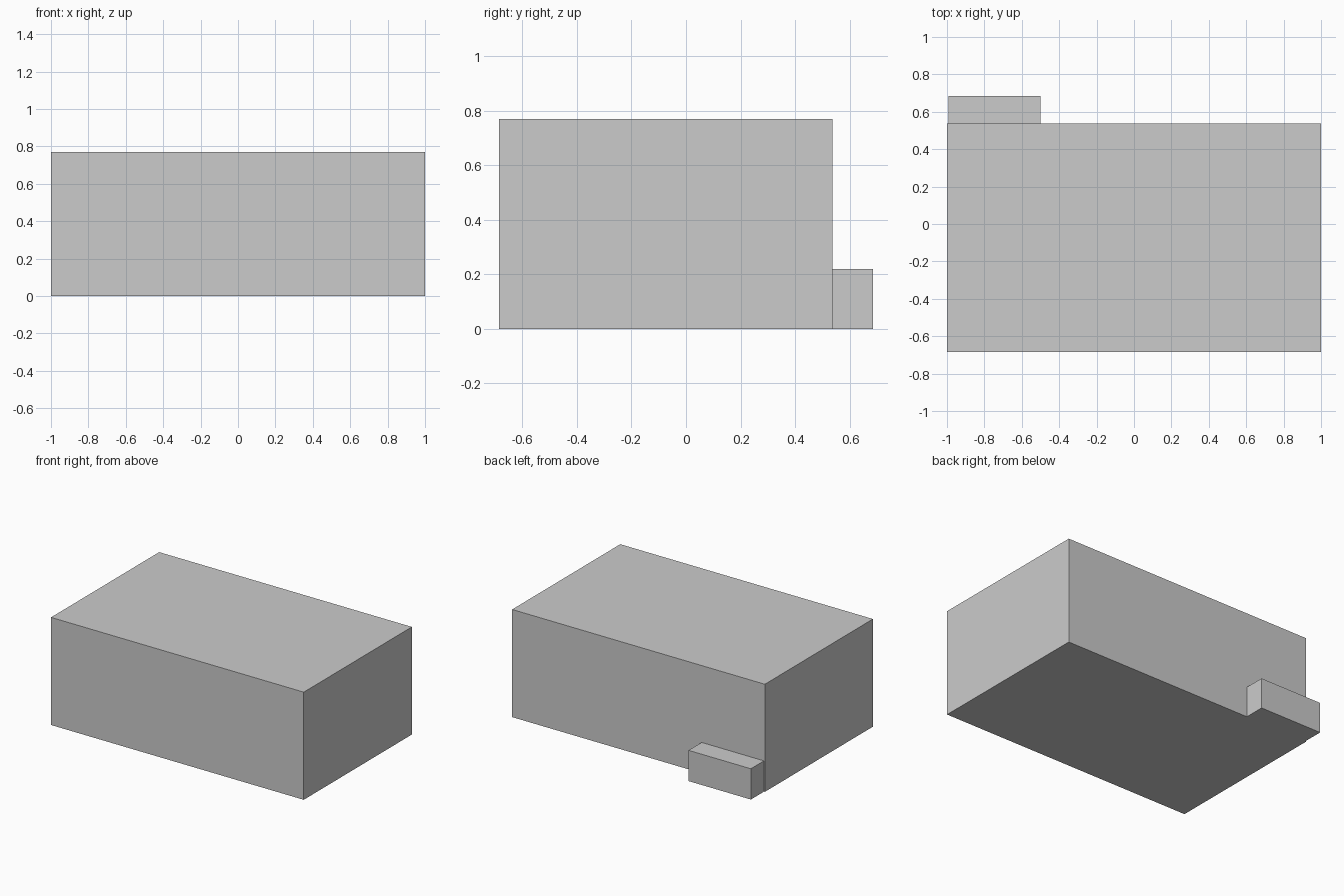
import bpy

if "Cube" in bpy.data.objects:
    bpy.data.objects.remove(bpy.data.objects["Cube"])


def box(name, low, high):
    """Add an axis-aligned box between two corners."""
    size = [b - a for a, b in zip(low, high)]
    centre = [(a + b) / 2 for a, b in zip(low, high)]
    bpy.ops.mesh.primitive_cube_add(size=1, location=centre)
    obj = bpy.context.object
    obj.name = name
    obj.scale = size
    bpy.ops.object.transform_apply(location=False, rotation=False, scale=True)
    return obj


# Large main block
box("main_block", (-1.0, -0.685, 0.0), (1.0, 0.537, 0.77))

# Low step against the back, slightly inset from the left side
box("back_step", (-0.993, 0.537, 0.0), (-0.5, 0.685, 0.22))
